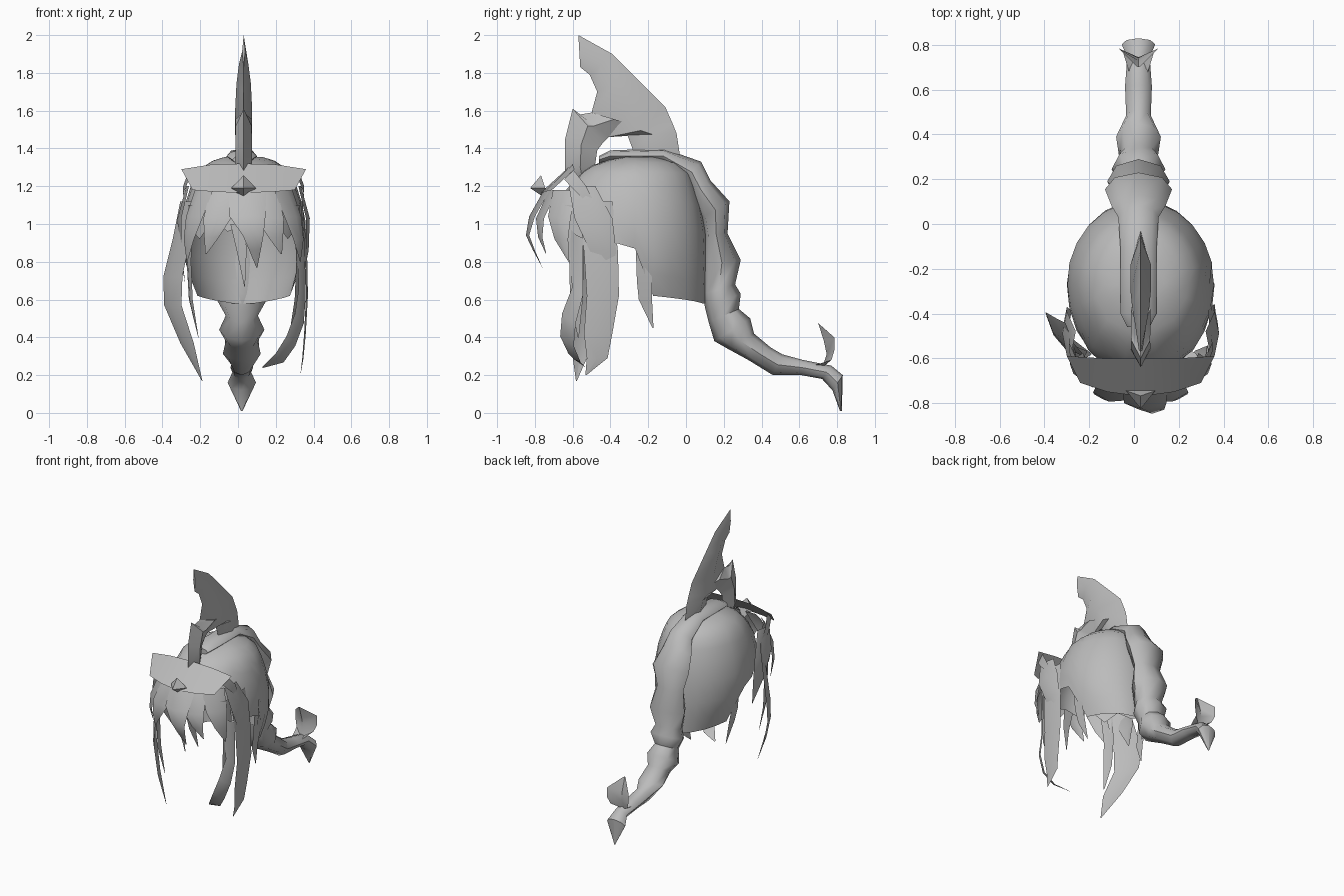
import bpy, bmesh, math
from mathutils import Vector

if "Cube" in bpy.data.objects:
    bpy.data.objects.remove(bpy.data.objects["Cube"])

CX = 0.03  # symmetry plane of the headpiece

grey = bpy.data.materials.new("plain_grey")
grey.use_nodes = True
grey.diffuse_color = (0.5, 0.5, 0.5, 1)
grey.node_tree.nodes["Principled BSDF"].inputs["Base Color"].default_value = (0.5, 0.5, 0.5, 1)


def finish(bm, name, angle=50):
    bmesh.ops.recalc_face_normals(bm, faces=bm.faces)
    me = bpy.data.meshes.new(name)
    bm.to_mesh(me)
    bm.free()
    ob = bpy.data.objects.new(name, me)
    bpy.context.collection.objects.link(ob)
    me.materials.append(grey)
    bpy.ops.object.select_all(action='DESELECT')
    ob.select_set(True)
    bpy.context.view_layer.objects.active = ob
    bpy.ops.object.shade_smooth_by_angle(angle=math.radians(angle))
    return ob


def loft(name, rows, closed=True, caps=True, angle=50):
    """Skin a list of equally long point rows."""
    bm = bmesh.new()
    grid = [[bm.verts.new(p) for p in row] for row in rows]
    n = len(grid[0])
    for a, b in zip(grid, grid[1:]):
        for i in range(n if closed else n - 1):
            j = (i + 1) % n
            bm.faces.new((a[i], a[j], b[j], b[i]))
    if closed and caps:
        bm.faces.new(grid[0])
        bm.faces.new(grid[-1])
    bmesh.ops.remove_doubles(bm, verts=bm.verts, dist=0.0005)
    return finish(bm, name, angle)


def strand(name, pts, across, bulge=(0, 0, 0), mirror=False):
    """Tapered lock of hair: pts are (x, y, z, half width), creased along its middle."""
    d, b = Vector(across).normalized(), Vector(bulge)
    for s in ((1, -1) if mirror else (1,)):
        rows = []
        for x, y, z, w in pts:
            p = Vector((x, y, z))
            row = [p - d * w, p + b * (w * 4), p + d * w]
            if s < 0:
                row = [Vector((2 * CX - v.x, v.y, v.z)) for v in row]
            rows.append(row)
        side = ("_left" if s > 0 else "_right") if mirror else ""
        loft(name + side, rows, closed=False)


# Skull cap: dome with an open face, its lower edge varies round the head
PROFILE = [(1.355, .10, -.33, -.15), (1.33, .18, -.46, -.05), (1.27, .25, -.56, .02),
           (1.15, .30, -.66, .07), (1.0, .33, -.69, .10), (.85, .33, -.66, .11),
           (.70, .29, -.60, .105), (.58, .235, -.55, .10)]
EDGE = [.99, .96, 1.02, .92, .98, .90, .87, .62, .61, .60, .59, .58, .58]  # every 15 degrees


def profile(z):
    for a, b in zip(PROFILE, PROFILE[1:]):
        if z >= b[0]:
            t = (a[0] - z) / (a[0] - b[0])
            return [p + (q - p) * t for p, q in zip(a[1:], b[1:])]
    return PROFILE[-1][1:]


rows = []
for t in (0, .04, .11, .2, .33, .5, .7, .85, 1):
    row = []
    for k in range(24):
        a = math.radians(15 * k)
        z = 1.355 - (1.355 - EDGE[min(k, 24 - k)]) * t
        hx, yf, yb = profile(z)
        c, mid = math.cos(a), -.27
        y = mid + (yf - mid) * c if c > 0 else mid - (yb - mid) * c
        row.append((CX + hx * math.sin(a), y, z))
    rows.append(row)
cap = loft("skull_cap", rows, caps=False, angle=70)
bm = bmesh.new()
bm.from_mesh(cap.data)
bm.verts.ensure_lookup_table()
bm.faces.new(bm.verts[:24])  # close the crown
bmesh.ops.recalc_face_normals(bm, faces=bm.faces)
bm.to_mesh(cap.data)
bm.free()
for p in cap.data.polygons:
    p.use_smooth = True


# Crest: two lens-section blades given as (outer y, z, inner y, z, half thickness)
def blade(name, secs):
    loft(name, [[(CX, a, b), (CX + w, (a + c) / 2, (b + d) / 2), (CX, c, d),
                 (CX - w, (a + c) / 2, (b + d) / 2)] for a, b, c, d, w in secs], angle=40)


blade("crest_blade", [(-.57, 2.0, -.56, 1.83, .008), (-.39, 1.90, -.51, 1.79, .025),
                      (-.28, 1.79, -.47, 1.70, .038), (-.11, 1.62, -.50, 1.59, .045),
                      (-.07, 1.53, -.41, 1.46, .045), (-.05, 1.48, -.31, 1.47, .045),
                      (-.03, 1.35, -.28, 1.39, .035)])
blade("crest_front_leg", [(-.26, 1.52, -.50, 1.59, .043), (-.41, 1.46, -.56, 1.58, .043),
                          (-.44, 1.43, -.60, 1.61, .042), (-.47, 1.39, -.64, 1.45, .044),
                          (-.48, 1.32, -.64, 1.28, .045), (-.52, 1.25, -.58, 1.24, .03)])

# Braid: (outer y, z, inner y, z, half width) from crown to tail tip
BRAID = [(-.46, 1.36, -.46, 1.32, .05), (-.40, 1.39, -.40, 1.33, .08), (-.12, 1.40, -.12, 1.32, .08),
         (.08, 1.33, -.02, 1.22, .09), (.13, 1.23, .03, 1.13, .12), (.23, 1.12, .08, 1.03, .15),
         (.22, .95, .10, .94, .11), (.29, .81, .09, .78, .14), (.26, .68, .09, .63, .10),
         (.29, .63, .10, .56, .13), (.28, .55, .12, .48, .085), (.34, .50, .15, .38, .12),
         (.36, .42, .22, .34, .085), (.45, .345, .33, .28, .10), (.51, .31, .46, .20, .055),
         (.62, .28, .61, .20, .06), (.77, .25, .72, .18, .05), (.83, .20, .775, .12, .075),
         (.825, .01, .815, .01, .004)]
rows = []
for a, b, c, d, w in BRAID:
    o, i = Vector((.02, a, b)), Vector((.02, c, d))
    rows.append([(o + i) / 2 + (o - i) / 2 * math.cos(k * math.pi / 4)
                 + Vector((w * math.sin(k * math.pi / 4), 0, 0)) for k in range(8)])
loft("braid", rows, angle=50)

# Curled ribbon near the tail: (centre y, z, edge y, z, half width)
loft("tail_ribbon", [[(.02 - w, ey, ez), (.02, y, z), (.02 + w, ey, ez)] for y, z, ey, ez, w in
                     [(.62, .23, .64, .24, .03), (.72, .24, .77, .28, .07), (.745, .31, .785, .33, .09),
                      (.73, .38, .785, .40, .09), (.70, .475, .705, .47, .01)]], closed=False)

# Visor: sloping brow plate in front of the crown
TOP = [(-.33, -.59, 1.29), (-.17, -.60, 1.315), (0, -.60, 1.32), (.17, -.60, 1.315), (.33, -.59, 1.29)]
LOW = [(-.27, -.71, 1.18), (-.15, -.75, 1.17), (0, -.77, 1.165), (.15, -.75, 1.17), (.27, -.71, 1.18)]
loft("brow_visor", [[(x + CX, y, z) for x, y, z in r] for r in (TOP, LOW)], closed=False, angle=20)

# Brow gem
bm = bmesh.new()
bmesh.ops.create_cone(bm, segments=4, radius1=.065, radius2=0, depth=.08, cap_ends=True)
for v in bm.verts:
    x, y, z = v.co
    v.co = (CX + x, -.785 - z - (y * .35), 1.19 + y * 1.05)
finish(bm, "brow_gem", 10)

# Straps running back from the visor corners
strand("visor_strap", [(.32, -.62, 1.26, .035), (.35, -.55, 1.18, .03), (.34, -.47, 1.07, .004)],
       (0, .7, .7), mirror=True)

# Fringe locks
strand("fringe_centre", [(.05, -.72, 1.18, .10), (.05, -.80, 1.04, .095), (.08, -.83, .94, .055),
                         (.09, -.80, .86, .03), (.10, -.76, .77, .003)], (1, 0, 0), (0, -.08, 0))
strand("fringe_thin", [(.0, -.70, 1.0, .04), (.02, -.70, .85, .025), (.035, -.68, .67, .002)],
       (1, 0, 0))
strand("fringe_inner", [(.13, -.70, 1.18, .08), (.17, -.77, 1.03, .075), (.20, -.77, .93, .04),
                        (.23, -.74, .84, .003)], (1, .25, 0), (0, -.08, 0), mirror=True)
strand("fringe_outer", [(.24, -.64, 1.18, .08), (.29, -.67, 1.04, .075), (.32, -.66, .92, .045),
                        (.33, -.62, .80, .003)], (.6, .8, 0), (.06, -.05, 0), mirror=True)

# Temple locks on both sides
strand("temple_lock", [(.32, -.55, 1.20, .07), (.36, -.49, 1.03, .10), (.36, -.44, .86, .07),
                       (.34, -.39, .69, .003)], (0, 1, 0), (.05, 0, 0), mirror=True)
strand("ear_lock", [(.32, -.22, .85, .045), (.31, -.22, .70, .04), (.29, -.215, .60, .035),
                    (.27, -.175, .45, .003)], (0, 1, 0), mirror=True)
strand("cheek_lock", [(.31, -.60, 1.10, .05), (.32, -.58, .80, .04), (.31, -.58, .60, .035),
                      (.27, -.57, .40, .003)], (.3, 1, 0), (.04, 0, 0), mirror=True)

# Long left locks: one hanging straight, one curling inward
strand("left_long_lock", [(.33, -.48, 1.12, .09), (.355, -.45, .85, .09), (.36, -.44, .62, .085),
                          (.35, -.465, .42, .075), (.34, -.47, .29, .055), (.33, -.53, .20, .003)],
       (0, 1, 0), (.03, 0, 0))
strand("left_curl_lock", [(.33, -.58, .95, .05), (.34, -.575, .64, .04), (.325, -.62, .50, .05),
                          (.28, -.63, .38, .05), (.22, -.59, .29, .045), (.13, -.53, .24, .004)],
       (.45, .7, -.5), (.03, -.02, -.03))

# Long right lock: wide outward sweep, then inward to a tip
strand("right_long_lock", [(-.26, -.52, 1.12, .09), (-.30, -.50, .92, .09), (-.345, -.48, .72, .10),
                           (-.345, -.49, .57, .09), (-.27, -.55, .37, .07), (-.19, -.58, .17, .003)],
       (-.5, .85, 0), (-.04, -.02, 0))
